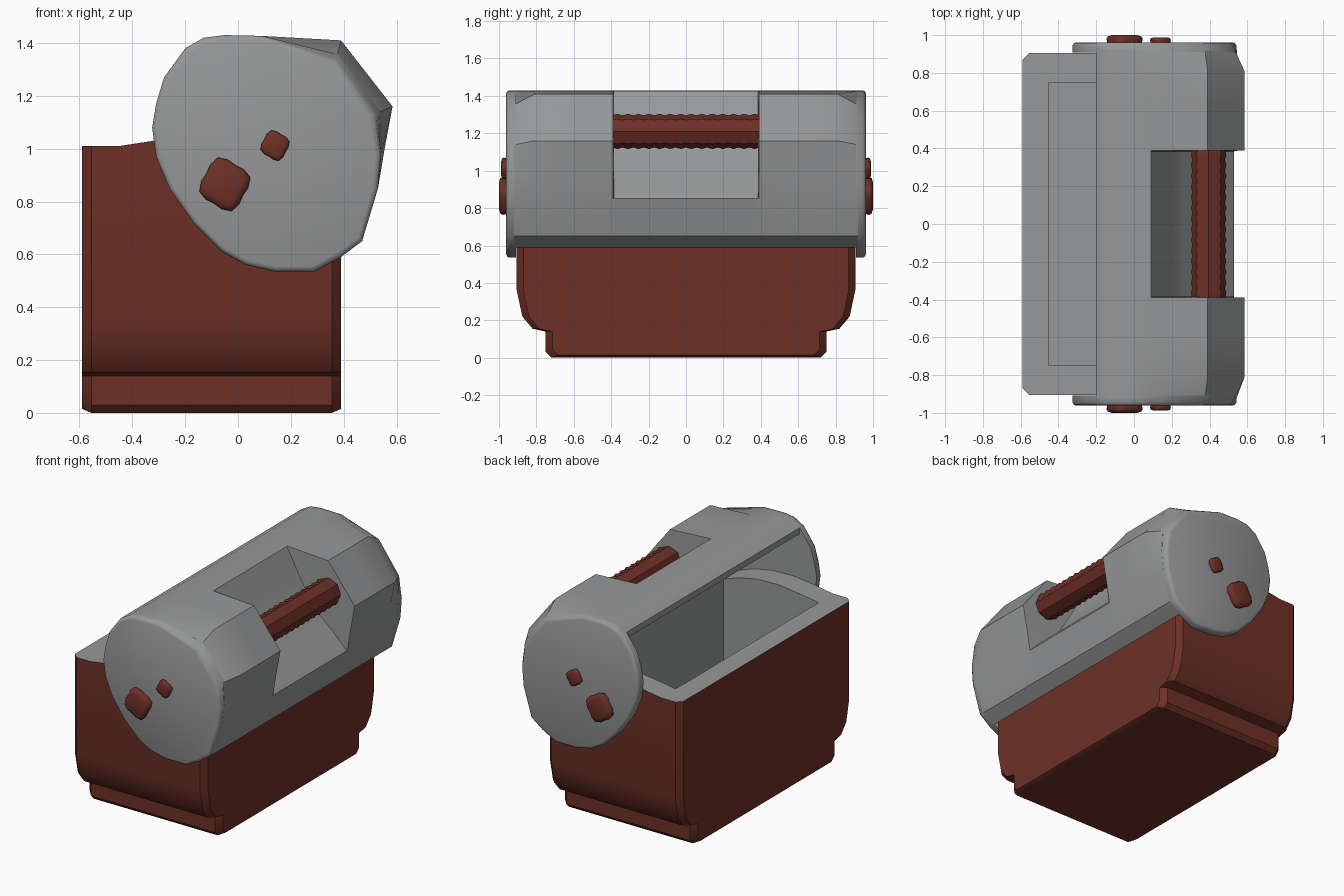
import bpy, bmesh, math

if "Cube" in bpy.data.objects:
    bpy.data.objects.remove(bpy.data.objects["Cube"])


def material(name, rgb):
    m = bpy.data.materials.new(name)
    m.diffuse_color = (*rgb, 1)
    m.use_nodes = True
    m.node_tree.nodes["Principled BSDF"].inputs["Base Color"].default_value = m.diffuse_color
    return m


RED = material("dark_red_plastic", (0.155, 0.03, 0.02))
GREY = material("grey_plastic", (0.31, 0.315, 0.32))


def finish(name, bm, mats, angle=35):
    bmesh.ops.recalc_face_normals(bm, faces=bm.faces)
    me = bpy.data.meshes.new(name)
    bm.to_mesh(me)
    bm.free()
    for m in mats:
        me.materials.append(m)
    ob = bpy.data.objects.new(name, me)
    bpy.context.collection.objects.link(ob)
    bpy.ops.object.select_all(action='DESELECT')
    ob.select_set(True)
    bpy.context.view_layer.objects.active = ob
    bpy.ops.object.shade_smooth_by_angle(angle=math.radians(angle))
    return ob


def loft(rings):
    """Skin closed rings of equal point count, with capped ends."""
    bm = bmesh.new()
    vs = [[bm.verts.new(p) for p in r] for r in rings]
    n = len(vs[0])
    for a, b in zip(vs, vs[1:]):
        for i in range(n):
            j = (i + 1) % n
            bm.faces.new((a[i], a[j], b[j], b[i]))
    bm.faces.new(vs[0])
    bm.faces.new(vs[-1])
    return bm


# ---- body: cross-section lofted along x, with an arched rim ----
def body_ring(x, top, inset, lift):
    half = [(0.72, lift), (0.75, 0.03 + lift), (0.75, 0.14), (0.82, 0.155),
            (0.875, 0.22), (0.905, 0.36), (0.905, top)]
    half = [(y - inset, z) for y, z in half] + [(0.75, top)]
    return [(x, y, z) for y, z in half] + [(x, -y, z) for y, z in reversed(half)]


stations = [(-0.59, 1.01), (-0.555, 1.01), (-0.45, 1.01), (-0.32, 1.03), (-0.15, 1.05),
            (0, 1.045), (0.13, 1.02), (0.25, 0.98), (0.355, 0.92), (0.39, 0.89)]
rings = []
for x, top in stations:
    end = x in (-0.59, 0.39)
    rings.append(body_ring(x, top, 0.035 if end else 0, 0.015 if end else 0))
bm = loft(rings)
bm.normal_update()
hole = []
for f in bm.faces:
    c = f.calc_center_median()
    if c.z > 0.85 and abs(f.normal.z) > 0.7:
        f.material_index = 1
        if abs(c.y) < 0.1 and -0.45 < c.x < 0.25:
            hole.append(f)
# open the rim and drop a liner into it
bmesh.ops.delete(bm, geom=hole, context='FACES')
rim = [e for e in bm.edges if e.is_boundary]
out = bmesh.ops.extrude_edge_only(bm, edges=rim)["geom"]
for g in out:
    if isinstance(g, bmesh.types.BMVert):
        g.co.z = 0.16
    elif isinstance(g, bmesh.types.BMFace):
        g.material_index = 1
floor = bmesh.ops.contextual_create(bm, geom=[e for e in bm.edges if e.is_boundary])
for f in floor["faces"]:
    f.material_index = 1
finish("cooler_body", bm, [RED, GREY])

# ---- lid: shell swung open, profile in x and z ----
FULL = [(0.39, 0.59), (0.47, 0.65), (0.53, 0.85), (0.555, 1.0), (0.585, 1.16),
        (0.39, 1.41), (0.09, 1.427), (-0.05, 1.43), (-0.13, 1.42), (-0.2, 1.38)]
RECESS = FULL[:3] + [(0.42, 0.96), (0.30, 1.06), (0.19, 1.24)] + FULL[6:]
END = FULL[:3] + [(0.54, 0.98), (0.515, 1.13), (0.37, 1.33)] + FULL[6:]
INNER = [(-0.2, 1.34), (0.05, 1.37), (0.15, 1.2), (0.27, 1.03), (0.39, 0.93),
         (0.45, 0.85), (0.41, 0.7), (0.392, 0.6)]
# rest of the round end plate
REST = [(-0.28, 1.27), (-0.31, 1.17), (-0.325, 1.08), (-0.31, 0.97), (-0.26, 0.85),
        (-0.17, 0.72), (-0.06, 0.61), (0.03, 0.56), (0.14, 0.535), (0.29, 0.535)]


def outer(y):
    t = max(0, (abs(y) - 0.81) / 0.15)
    return [(a + (c - a) * t, b + (d - b) * t) for (a, b), (c, d) in zip(FULL, END)]


def at(pts, y, s=1):
    return [(0.1 + (x - 0.1) * s, y, 0.98 + (z - 0.98) * s) for x, z in pts]


half = [(RECESS, 0.385), (FULL, 0.39), (FULL, 0.6), (FULL, 0.81), (outer(0.92), 0.92)]
rings = [at(p + INNER, -y) for p, y in reversed(half)] + [at(p + INNER, y) for p, y in half]
finish("lid_shell", loft(rings), [GREY])

for s, side in ((-1, "front"), (1, "back")):
    rings = [at(outer(y) + REST, s * y, k)
             for y, k in ((0.908, 1), (0.945, 1), (0.957, 0.985), (0.962, 0.955))]
    finish(side + "_lid_end", loft(rings), [GREY], 50)

    # domed pivot buttons
    for name, cx, cz, r, tip in (("pivot", -0.05, 0.865, 0.105, 1.0),
                                 ("latch", 0.14, 1.012, 0.06, 0.988)):
        rings = []
        for y, k in ((0.95, 0.92), (0.962 + (tip - 0.962) * 0.45, 1),
                     (0.962 + (tip - 0.962) * 0.8, 0.93), (tip, 0.7)):
            ring = []
            for i in range(16):
                a = math.tau * i / 16
                q = r * k * (0.9 + 0.1 * math.cos(4 * a))
                b = a + math.radians(-75)
                ring.append((cx + q * 0.95 * math.cos(b), s * y, cz + q * math.sin(b)))
            rings.append(ring)
        finish(side + "_" + name + "_button", loft(rings), [RED], 60)

# ---- ribbed handle grip across the recess ----
rings = []
N = 28
for i in range(N + 1):
    r = 0.094 if i % 2 else 0.086
    y = -0.395 + 0.79 * i / N
    rings.append([(0.395 + r * math.cos(math.tau * k / 8), y,
                   1.21 + r * math.sin(math.tau * k / 8)) for k in range(8)])
finish("handle_grip", loft(rings), [RED], 30)
